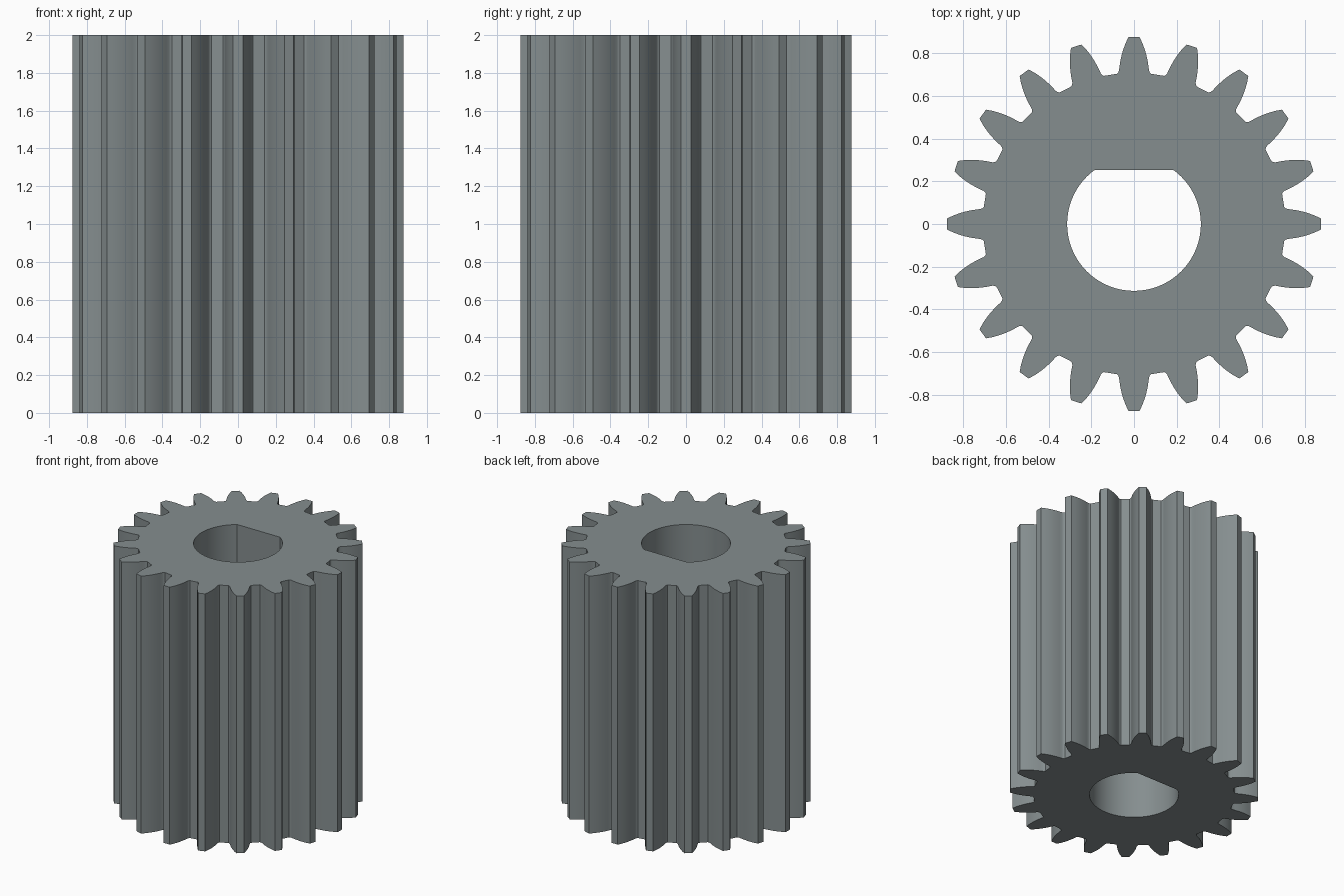
import bpy
import bmesh
import math

if "Cube" in bpy.data.objects:
    bpy.data.objects.remove(bpy.data.objects["Cube"])

TEETH = 20
HEIGHT = 2.0
BORE_R, FLAT_Y = 0.313, 0.253

# Half tooth profile from root to tip: (distance from axis, half width)
FLANK = [(0.703, 0.080), (0.709, 0.074), (0.719, 0.070), (0.74, 0.0675),
         (0.765, 0.0635), (0.79, 0.058), (0.815, 0.051), (0.845, 0.040), (0.875, 0.026)]


def gear_outline():
    """Full toothed outline, one tooth rotated around the axis."""
    tooth = [(r, -w) for r, w in FLANK] + [(r, w) for r, w in reversed(FLANK)]
    points = []
    for i in range(TEETH):
        a = 2 * math.pi * i / TEETH
        c, s = math.cos(a), math.sin(a)
        points += [(r * c - w * s, r * s + w * c) for r, w in tooth]
    return points


def bore_outline(segments=64):
    """D-shaped hole: a long arc closed by a flat on the +y side."""
    start = math.pi - math.asin(FLAT_Y / BORE_R)
    sweep = 2 * math.pi - (math.pi - 2 * math.asin(FLAT_Y / BORE_R))
    return [(BORE_R * math.cos(start + sweep * i / segments),
             BORE_R * math.sin(start + sweep * i / segments)) for i in range(segments + 1)]


def add_loop(bm, points):
    verts = [bm.verts.new((x, y, 0)) for x, y in points]
    return [bm.edges.new((verts[i - 1], verts[i])) for i in range(len(verts))]


# Gear body: fill between outline and bore, then extrude upward
bm = bmesh.new()
edges = add_loop(bm, gear_outline()) + add_loop(bm, bore_outline())
bmesh.ops.triangle_fill(bm, edges=edges, use_beauty=True)
ext = bmesh.ops.extrude_face_region(bm, geom=bm.faces[:], use_keep_orig=True)
top = [g for g in ext["geom"] if isinstance(g, bmesh.types.BMVert)]
bmesh.ops.translate(bm, verts=top, vec=(0, 0, HEIGHT))
bmesh.ops.recalc_face_normals(bm, faces=bm.faces[:])

mesh = bpy.data.meshes.new("pinion_gear")
bm.to_mesh(mesh)
bm.free()
gear = bpy.data.objects.new("pinion_gear", mesh)
bpy.context.collection.objects.link(gear)

# Steel grey finish
steel = bpy.data.materials.new("steel_grey")
steel.diffuse_color = (0.235, 0.27, 0.275, 1)
steel.use_nodes = True
steel.node_tree.nodes["Principled BSDF"].inputs["Base Color"].default_value = steel.diffuse_color
mesh.materials.append(steel)

# Smooth flanks and bore, crisp edges
bpy.context.view_layer.objects.active = gear
gear.select_set(True)
bpy.ops.object.shade_smooth_by_angle(angle=math.radians(30))
